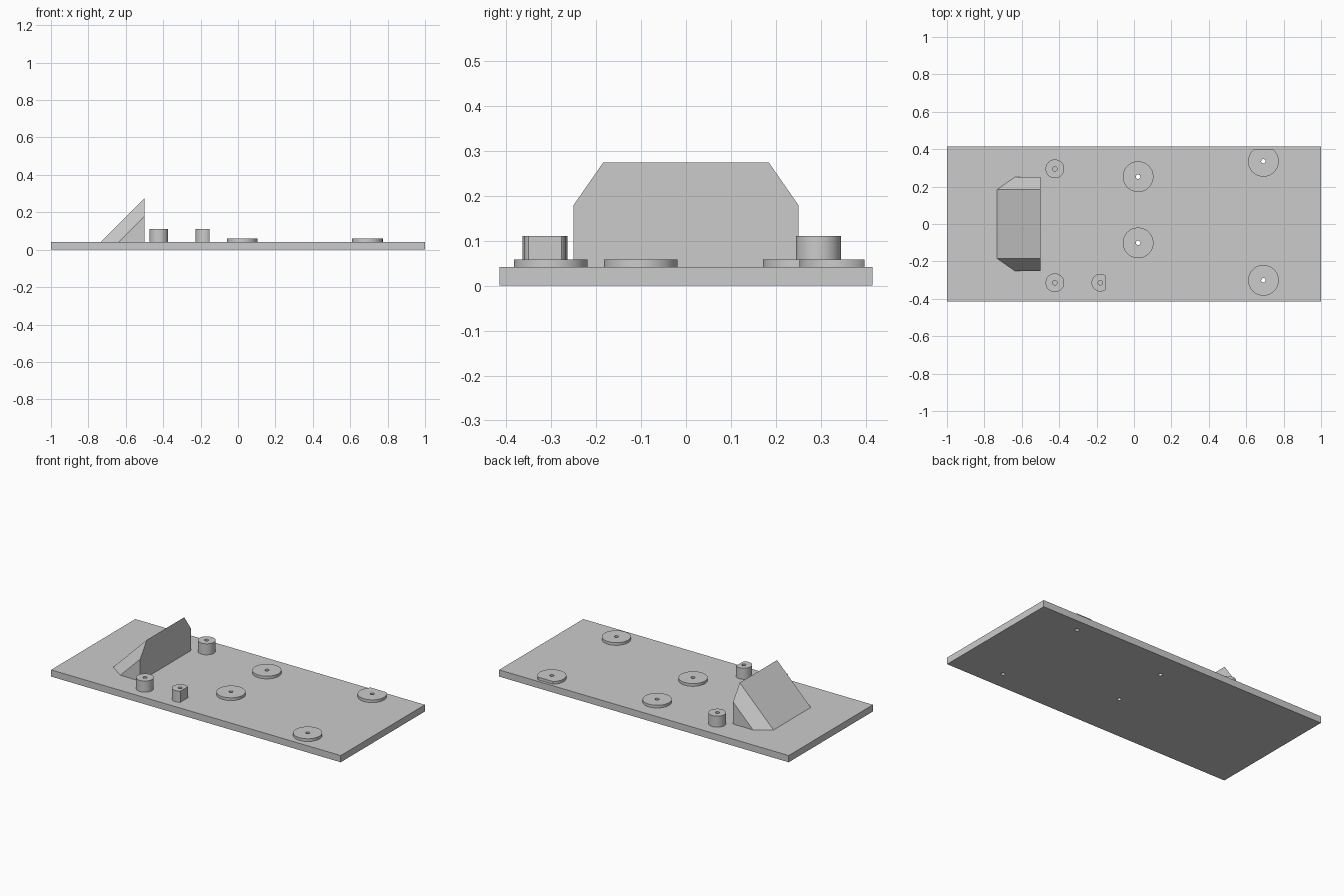
import bpy
import bmesh
from math import cos, sin, tau

cube = bpy.data.objects.get("Cube")
if cube:
    bpy.data.objects.remove(cube, do_unlink=True)

PLATE_TOP = 0.042
HOLE = 0.012

grey = bpy.data.materials.new("plain_grey")
grey.use_nodes = True
grey.diffuse_color = (0.6, 0.6, 0.6, 1)
grey.node_tree.nodes["Principled BSDF"].inputs["Base Color"].default_value = (0.6, 0.6, 0.6, 1)


def finish(name, bm):
    bmesh.ops.recalc_face_normals(bm, faces=bm.faces)
    mesh = bpy.data.meshes.new(name)
    bm.to_mesh(mesh)
    bm.free()
    mesh.materials.append(grey)
    obj = bpy.data.objects.new(name, mesh)
    bpy.context.collection.objects.link(obj)
    return obj


def smooth(obj):
    bpy.ops.object.select_all(action='DESELECT')
    obj.select_set(True)
    bpy.context.view_layer.objects.active = obj
    bpy.ops.object.shade_smooth_by_angle(angle=0.5)


def drilled_boss(name, x, y, radius, top, max_x=9, max_y=9, sides=64):
    """Upright round boss with a centre hole; max_x / max_y trim a flat side."""
    bm = bmesh.new()

    def ring(r, z):
        points = [(x + r * cos(tau * i / sides), y + r * sin(tau * i / sides)) for i in range(sides)]
        return [bm.verts.new((min(px, max_x), min(py, max_y), z)) for px, py in points]

    loops = [ring(radius, PLATE_TOP), ring(radius, top), ring(HOLE, top), ring(HOLE, PLATE_TOP)]
    for a, b in zip(loops, loops[1:] + loops[:1]):
        for i in range(sides):
            j = (i + 1) % sides
            bm.faces.new((a[i], a[j], b[j], b[i]))
    smooth(finish(name, bm))


# Round pads, drilled right through the plate
pads = [
    ("middle_back_pad", 0.022, 0.253, 9),
    ("middle_front_pad", 0.022, -0.101, 9),
    ("end_back_pad", 0.692, 0.335, 0.398),
    ("end_front_pad", 0.692, -0.301, 9),
]
for name, x, y, trim in pads:
    drilled_boss(name, x, y, 0.082, 0.059, max_y=trim)

# Tall standoffs with blind holes
drilled_boss("back_standoff", -0.423, 0.295, 0.05, 0.111)
drilled_boss("front_standoff", -0.423, -0.314, 0.05, 0.111)
drilled_boss("flat_sided_standoff", -0.18, -0.314, 0.047, 0.111, max_x=-0.152)

# Base plate
bm = bmesh.new()
bmesh.ops.create_cube(bm, size=1)
for v in bm.verts:
    v.co.x *= 2
    v.co.y *= 0.83
    v.co.z = (v.co.z + 0.5) * PLATE_TOP
plate = finish("base_plate", bm)

# Drill the plate under each pad
bm = bmesh.new()
for name, x, y, trim in pads:
    made = bmesh.ops.create_cone(bm, cap_ends=True, segments=32, radius1=HOLE, radius2=HOLE, depth=0.3)
    bmesh.ops.translate(bm, verts=made["verts"], vec=(x, y, 0))
drill = finish("hole_cutter", bm)
drill.hide_render = True
cut = plate.modifiers.new("holes", 'BOOLEAN')
cut.operation = 'DIFFERENCE'
cut.object = drill
smooth(plate)
bpy.ops.object.modifier_apply(modifier=cut.name)
bpy.data.objects.remove(drill, do_unlink=True)

# Sloped wedge with chamfered ends, as a mirrored convex hull
bm = bmesh.new()
for side in (-1, 1):
    for x, y, z in (
        (-0.5, 0.25, PLATE_TOP), (-0.638, 0.25, PLATE_TOP), (-0.5, 0.25, 0.18),
        (-0.733, 0.184, PLATE_TOP), (-0.5, 0.184, 0.275),
    ):
        bm.verts.new((x, y * side, z))
bmesh.ops.convex_hull(bm, input=bm.verts)
bmesh.ops.dissolve_limit(bm, angle_limit=0.03, verts=bm.verts, edges=bm.edges)
finish("sloped_wedge", bm)
